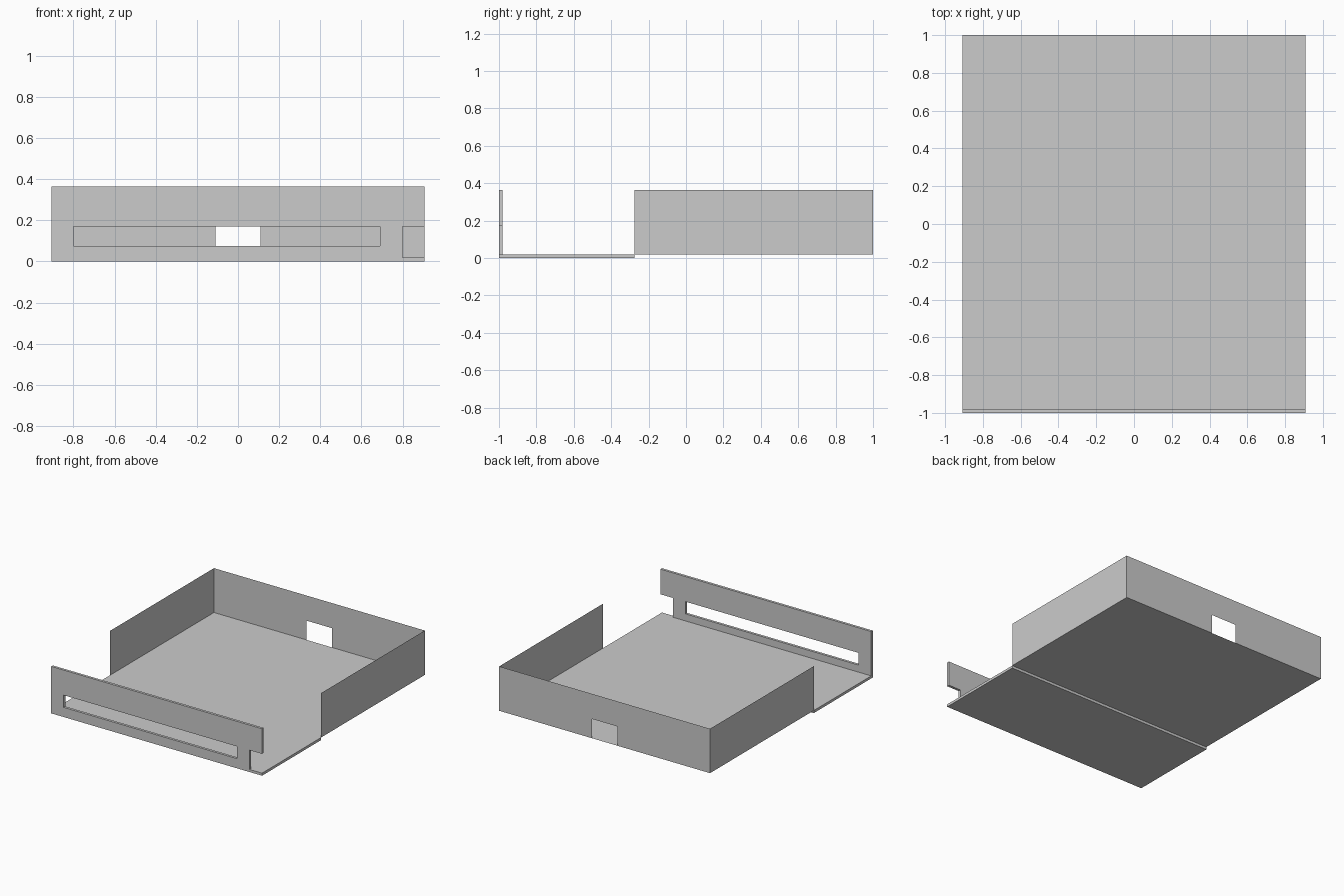
import bpy, bmesh

if "Cube" in bpy.data.objects:
    bpy.data.objects.remove(bpy.data.objects["Cube"])

W = 0.907            # half width
T = 0.02             # plate thickness
H = 0.365            # overall height
STEP = -0.275        # where the thick front plate ends


def make_object(name, faces, extrude=None):
    """Object from polygons, optionally extruded along a vector."""
    bm = bmesh.new()
    for pts in faces:
        bm.faces.new([bm.verts.new(p) for p in pts])
    bmesh.ops.remove_doubles(bm, verts=bm.verts[:], dist=1e-5)
    if extrude:
        geo = bmesh.ops.extrude_face_region(bm, geom=bm.faces[:])["geom"]
        moved = [g for g in geo if isinstance(g, bmesh.types.BMVert)]
        bmesh.ops.translate(bm, verts=moved, vec=extrude)
        # keep the starting cap so the extrusion is closed
        bmesh.ops.holes_fill(bm, edges=[e for e in bm.edges if e.is_boundary])
        bmesh.ops.recalc_face_normals(bm, faces=bm.faces[:])
    mesh = bpy.data.meshes.new(name)
    bm.to_mesh(mesh)
    bm.free()
    obj = bpy.data.objects.new(name, mesh)
    bpy.context.collection.objects.link(obj)
    return obj


def cut(obj, x0, x1, z0, z1):
    """Cut a rectangular opening through the front panel."""
    y = -1.1
    cutter = make_object("opening_cutter",
                         [[(x0, y, z0), (x1, y, z0), (x1, y, z1), (x0, y, z1)]],
                         (0, 0.3, 0))
    mod = obj.modifiers.new("opening", 'BOOLEAN')
    mod.operation = 'DIFFERENCE'
    mod.solver = 'EXACT'
    mod.object = cutter
    bpy.context.view_layer.objects.active = obj
    bpy.ops.object.modifier_apply(modifier=mod.name)
    bpy.data.objects.remove(cutter)


# L-shaped front plate with upright panel
profile = [(-1, 0), (STEP, 0), (STEP, T), (-1 + T, T), (-1 + T, H), (-1, H)]
front = make_object("front_panel", [[(-W, y, z) for y, z in profile]], (2 * W, 0, 0))

# Long slot and open corner notch
cut(front, -0.80, 0.69, 0.075, 0.17)
cut(front, 0.80, W + 0.1, T, 0.17)

# Thin sheet tray: floor, two side walls, back wall with a cable opening
floor = [(-W, STEP, T), (-W, 1, T), (-0.11, 1, T), (0.11, 1, T), (W, 1, T), (W, STEP, T)]
left = [(-W, STEP, T), (-W, STEP, H), (-W, 1, H), (-W, 1, T)]
right = [(-x, y, z) for x, y, z in reversed(left)]
back_outline = [(-W, T), (-W, H), (W, H), (W, T), (0.11, T), (0.11, 0.17), (-0.11, 0.17), (-0.11, T)]
back = [(x, 1, z) for x, z in back_outline]
make_object("rear_tray", [floor, left, right, back])
